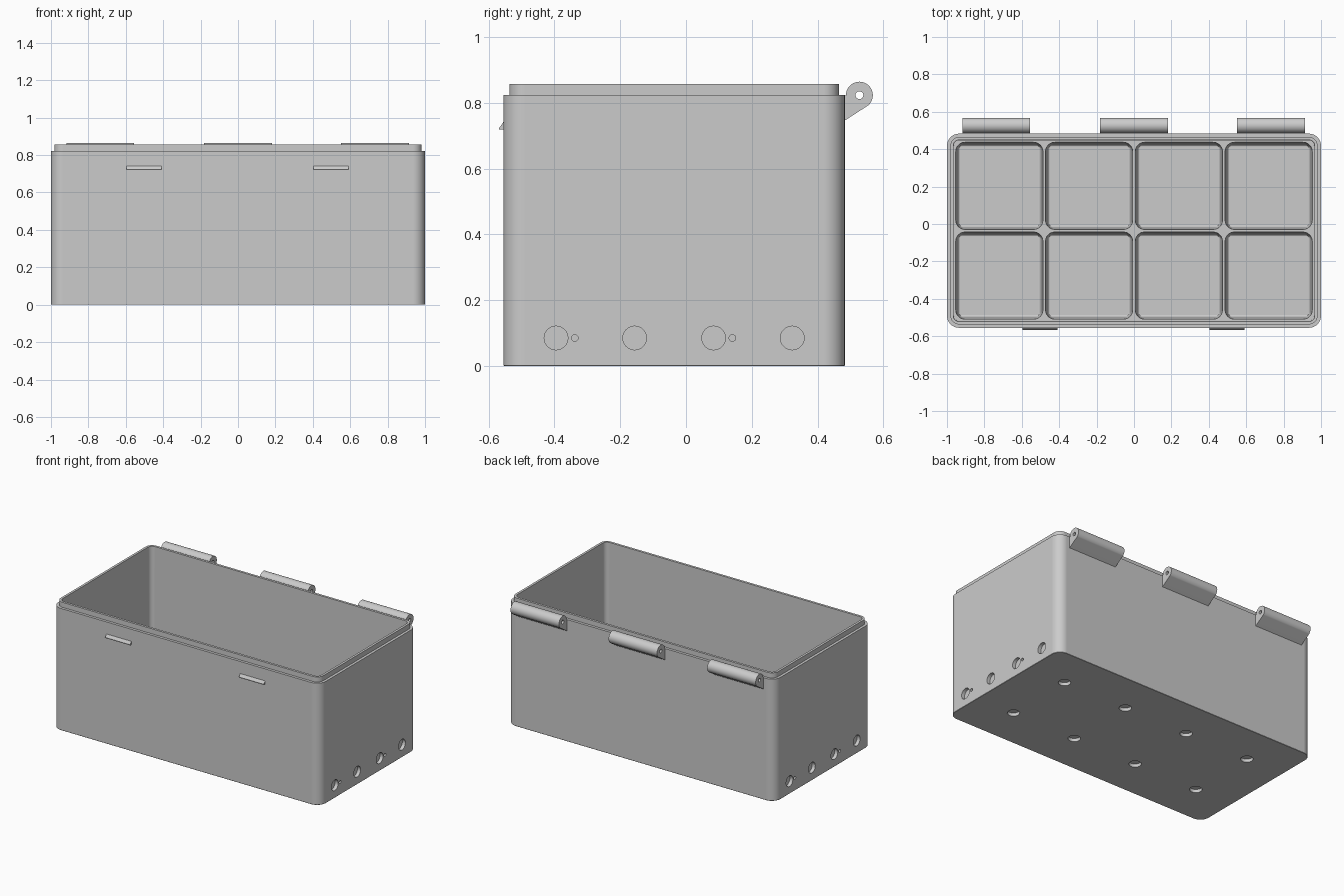
import bpy, bmesh
from math import sin, cos, pi, radians
from mathutils import Vector

if "Cube" in bpy.data.objects:
    bpy.data.objects.remove(bpy.data.objects["Cube"], do_unlink=True)

grey = bpy.data.materials.new("plain_grey")
grey.use_nodes = True
grey.diffuse_color = (0.6, 0.6, 0.6, 1)
grey.node_tree.nodes["Principled BSDF"].inputs["Base Color"].default_value = (0.6, 0.6, 0.6, 1)

YC = -0.036          # middle of the box in y
PITCH = 0.48         # compartment spacing


def rounded_rect(cx, cy, hx, hy, r, z, n=8):
    pts = []
    for k, (sx, sy) in enumerate(((1, 1), (-1, 1), (-1, -1), (1, -1))):
        for i in range(n + 1):
            a = (k + i / n) * pi / 2
            pts.append(Vector((cx + sx * (hx - r) + r * cos(a),
                               cy + sy * (hy - r) + r * sin(a), z)))
    return pts


def circle(centre, r, axis, n=32):
    u, v = (Vector((1, 0, 0)), Vector((0, 1, 0))) if axis == "z" else (Vector((0, 1, 0)), Vector((0, 0, 1)))
    return [Vector(centre) + r * (cos(2 * pi * i / n) * u + sin(2 * pi * i / n) * v) for i in range(n)]


def loft(bm, rings):
    """Skin a closed solid through a stack of equal-sized rings."""
    rows = [[bm.verts.new(p) for p in ring] for ring in rings]
    n = len(rows[0])
    for a, b in zip(rows, rows[1:]):
        for i in range(n):
            j = (i + 1) % n
            bm.faces.new((a[i], a[j], b[j], b[i]))
    bm.faces.new(rows[0][::-1])
    bm.faces.new(rows[-1])


def finish(bm, name):
    bmesh.ops.recalc_face_normals(bm, faces=bm.faces)
    me = bpy.data.meshes.new(name)
    bm.to_mesh(me)
    bm.free()
    me.materials.append(grey)
    ob = bpy.data.objects.new(name, me)
    bpy.context.collection.objects.link(ob)
    return ob


def select(ob):
    bpy.ops.object.select_all(action="DESELECT")
    ob.select_set(True)
    bpy.context.view_layer.objects.active = ob


def cut(ob, cutter):
    mod = ob.modifiers.new("cut", "BOOLEAN")
    mod.object = cutter
    mod.solver = "EXACT"
    select(ob)
    bpy.ops.object.modifier_apply(modifier=mod.name)
    bpy.data.objects.remove(cutter, do_unlink=True)


def smooth(ob):
    select(ob)
    bpy.ops.object.shade_smooth_by_angle(angle=radians(30))
    mod = ob.modifiers.new("even_shading", "WEIGHTED_NORMAL")
    mod.keep_sharp = True


def prism(name, profile, x0, x1):
    bm = bmesh.new()
    loft(bm, [[Vector((x, y, z)) for y, z in profile] for x in (x0, x1)])
    return finish(bm, name)


# Box shell: outer wall, stepped lip, inner cavity (inset from outside, z)
bm = bmesh.new()
loft(bm, [rounded_rect(0, YC, 1 - d, 0.519 - d, 0.065 - d, z) for d, z in (
    (0.002, 0), (0, 0.002), (0, 0.823), (0.018, 0.823), (0.018, 0.857),
    (0.034, 0.857), (0.036, 0.2))])
box = finish(bm, "box")

# Deep drafted compartments, with shallow round pockets under the base and in both ends
bm = bmesh.new()
for col in range(4):
    for row in (-0.5, 0.5):
        cx, cy = (col - 1.5) * PITCH, YC + row * PITCH
        loft(bm, [rounded_rect(cx, cy, h, h, r, z, 6) for h, r, z in (
            (0.21, 0.01, 0.045), (0.215, 0.015, 0.047), (0.22, 0.022, 0.053),
            (0.223, 0.028, 0.065), (0.233, 0.05, 0.198), (0.234, 0.051, 0.21))])
        loft(bm, [circle((cx, cy, z), 0.038, "z") for z in (-0.02, 0.022)])
for side in (1, -1):
    holes = [(o, 0.036) for o in (-0.359, -0.12, 0.12, 0.359)]
    holes += [(o, 0.01) for o in (-0.302, 0.177)]
    for offset, r in holes:
        loft(bm, [circle((side * x, YC + side * offset, 0.085), r, "x") for x in (0.977, 1.02)])
cut(box, finish(bm, "cutter"))
smooth(box)

# Hinge barrels on the back with a pin hole through each
HY, HZ, HR = 0.527, 0.823, 0.041
arc = [(HY + HR * cos(radians(a)), HZ + HR * sin(radians(a))) for a in range(-50, 181, 10)]
for name, x in (("left", 0.733), ("middle", 0), ("right", -0.737)):
    hinge = prism("hinge_" + name, arc + [(0.478, HZ - 0.005), (0.478, 0.743)], x - 0.181, x + 0.181)
    bm = bmesh.new()
    loft(bm, [circle((x + s, HY, HZ), 0.012, "x", 20) for s in (-0.3, 0.3)])
    cut(hinge, finish(bm, "cutter"))
    smooth(hinge)

# Latch catches on the front
for name, x in (("left", 0.498), ("right", -0.502)):
    prism("catch_" + name, [(-0.55, 0.719), (-0.568, 0.719), (-0.568, 0.723), (-0.554, 0.743), (-0.55, 0.743)],
          x - 0.093, x + 0.093)
